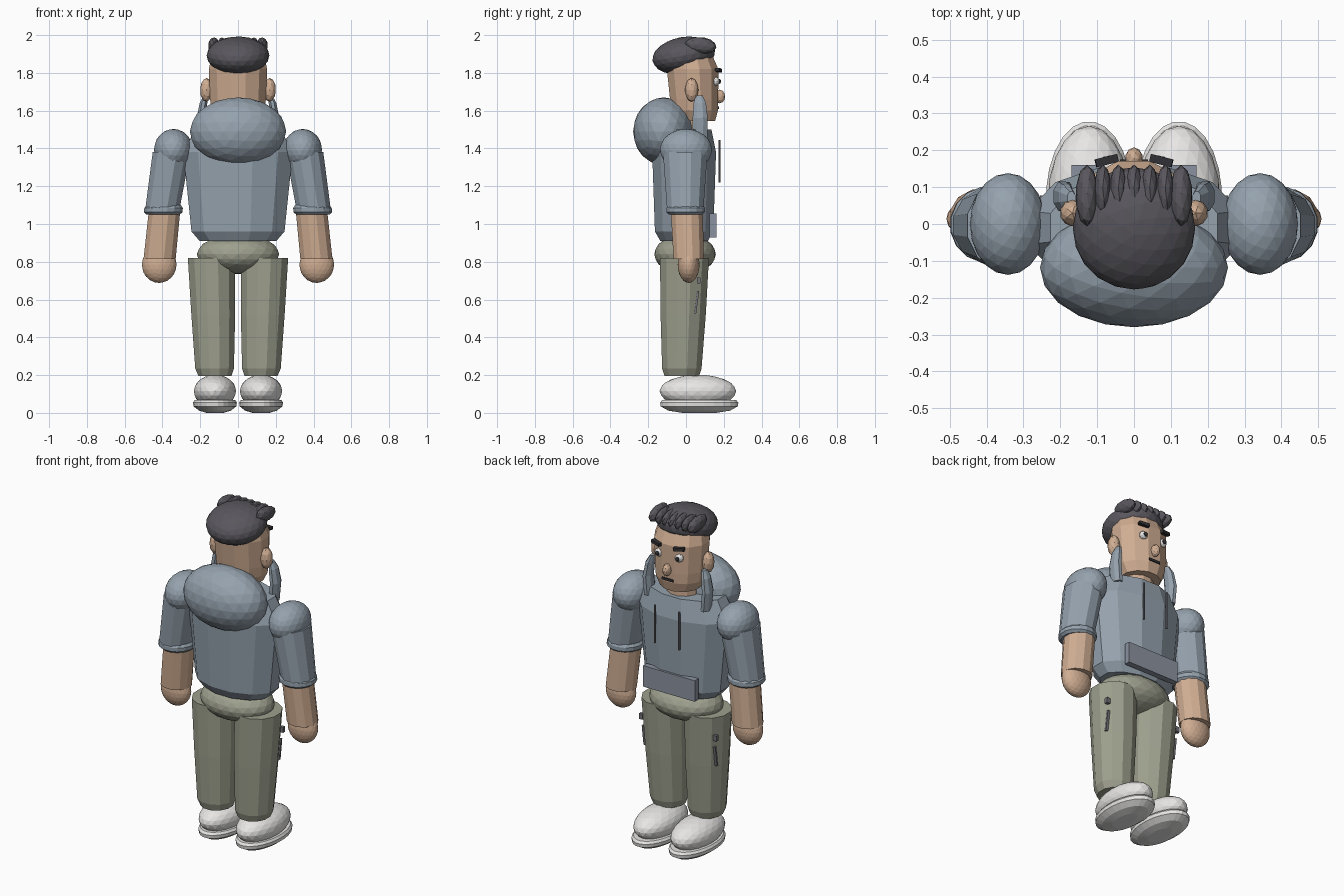
import bpy, bmesh, math
from mathutils import Matrix, Vector

cube = bpy.data.objects.get("Cube")
if cube:
    bpy.data.objects.remove(cube, do_unlink=True)


def material(name, r, g, b):
    m = bpy.data.materials.new(name)
    m.use_nodes = True
    m.diffuse_color = (r, g, b, 1)
    m.node_tree.nodes["Principled BSDF"].inputs["Base Color"].default_value = (r, g, b, 1)
    return m


FABRIC = material("blue grey fabric", .30, .36, .42)
POCKET = material("pocket grey", .26, .29, .35)
KHAKI = material("khaki", .34, .35, .27)
SKIN = material("skin", .63, .42, .29)
HAIR = material("dark hair", .10, .095, .11)
WHITE = material("off white", .84, .83, .82)
BLACK = material("near black", .03, .03, .035)
CORD = material("cord grey", .17, .17, .19)


def finish(bm, name, mat):
    bmesh.ops.recalc_face_normals(bm, faces=bm.faces)
    mesh = bpy.data.meshes.new(name)
    bm.to_mesh(mesh)
    bm.free()
    mesh.materials.append(mat)
    obj = bpy.data.objects.new(name, mesh)
    bpy.context.collection.objects.link(obj)
    return obj


def place(loc, size, rot):
    turn = Matrix.Identity(4)
    for angle, axis in zip(rot, "XYZ"):
        turn = Matrix.Rotation(math.radians(angle), 4, axis) @ turn
    return Matrix.Translation(loc) @ turn @ Matrix.Diagonal((*size, 1))


def ball(name, mat, loc, radii, rot=(0, 0, 0), detail=3):
    bm = bmesh.new()
    bmesh.ops.create_icosphere(bm, subdivisions=detail, radius=1, matrix=place(loc, radii, rot))
    return finish(bm, name, mat)


def box(name, mat, loc, size, rot=(0, 0, 0)):
    bm = bmesh.new()
    bmesh.ops.create_cube(bm, size=1, matrix=place(loc, size, rot))
    return finish(bm, name, mat)


def loft(name, mat, rings, sides=12, mirror=1):
    """Stack oval rings, each given as (z, centre x, centre y, radius x, radius y)."""
    bm = bmesh.new()
    loops = []
    for z, cx, cy, rx, ry in rings:
        angles = [math.tau * (i + .5) / sides for i in range(sides)]
        loops.append([bm.verts.new((mirror * cx + rx * math.cos(a), cy + ry * math.sin(a), z))
                      for a in angles])
    for low, high in zip(loops, loops[1:]):
        for i in range(sides):
            j = (i + 1) % sides
            bm.faces.new((low[i], low[j], high[j], high[i]))
    bm.faces.new(loops[0])
    bm.faces.new(loops[-1])
    return finish(bm, name, mat)


# Torso, hood, pocket and hips
loft("torso", FABRIC, [(.91, 0, -.01, .21, .13), (.96, 0, -.01, .255, .16),
                       (1.38, 0, -.01, .30, .175), (1.5, 0, -.01, .235, .15)])
ball("hood", FABRIC, (0, -.118, 1.49), (.255, .162, .18))
box("front_pocket", POCKET, (0, .143, .992), (.34, .035, .125))
ball("hips", KHAKI, (0, -.005, .84), (.218, .163, .105))

# Head
loft("neck", SKIN, [(1.44, 0, .02, .095, .095), (1.6, 0, .02, .09, .09)])
loft("head", SKIN, [(1.545, 0, .05, .115, .108), (1.6, 0, .045, .145, .128),
                    (1.66, 0, .043, .153, .132), (1.82, 0, .035, .16, .141),
                    (1.9, 0, .02, .14, .12)])
ball("nose", SKIN, (0, .178, 1.675), (.024, .03, .036), detail=2)
box("mouth", BLACK, (0, .168, 1.615), (.075, .014, .014))

# Hair with a row of rolled tufts over the forehead
ball("hair_cap", HAIR, (0, -.012, 1.892), (.166, .168, .098), (10, 0, 0))
for i in range(-3, 4):
    outer = abs(i) == 3
    ball("hair_tuft", HAIR, (i * .0425, .077 if outer else .092, 1.945),
         (.031 if outer else .024, .084 if outer else .07, .042), (-8, 0, 0), 2)

for side, label in ((1, "left"), (-1, "right")):
    # Face details
    ball(label + "_ear", SKIN, (side * .167, .03, 1.71), (.034, .036, .063), detail=2)
    ball(label + "_eye", WHITE, (side * .066, .158, 1.755), (.026, .02, .024), detail=2)
    ball(label + "_pupil", BLACK, (side * .066, .176, 1.755), (.012, .01, .013), detail=2)
    box(label + "_eyebrow", BLACK, (side * .074, .172, 1.815), (.062, .022, .018),
        (0, side * -6, side * -14))

    # Hood edges and drawstrings
    loft(label + "_hood_edge", FABRIC, [
        (1.45, .185, .075, .026, .042), (1.56, .195, .075, .026, .043),
        (1.64, .183, .073, .022, .036), (1.68, .17, .07, .012, .02)], 8, side)
    loft(label + "_drawstring", CORD, [(1.22, .08, .178, .006, .006),
                                       (1.445, .08, .178, .006, .006)], 8, side)

    # Arm
    ball(label + "_shoulder", FABRIC, (side * .342, 0, 1.393), (.103, .138, .11))
    loft(label + "_sleeve", FABRIC, [(1.08, .4, -.004, .094, .1),
                                     (1.38, .352, -.004, .103, .122)], 12, side)
    loft(label + "_cuff", FABRIC, [(1.05, .396, -.002, .09, .09), (1.063, .396, -.002, .104, .104),
                                   (1.085, .394, -.002, .104, .104),
                                   (1.1, .392, -.002, .092, .094)], 16, side)
    loft(label + "_forearm", SKIN, [(.815, .415, .014, .088, .083),
                                    (1.08, .388, .004, .086, .088)], 12, side)
    ball(label + "_hand", SKIN, (side * .417, .014, .785), (.092, .058, .097))

    # Trouser leg with a small tab and zip on the outside
    loft(label + "_trouser_leg", KHAKI, [
        (.195, .122, -.022, .09, .095), (.235, .124, -.022, .106, .108),
        (.52, .131, -.015, .12, .124), (.82, .14, -.008, .13, .134)], 12, side)
    box(label + "_pocket_tab", CORD, (side * .243, .068, .7), (.024, .02, .032))
    box(label + "_pocket_zip", CORD, (side * .232, .056, .585), (.02, .012, .12), (-8, 0, 0))

    # Shoe
    ball(label + "_shoe", WHITE, (side * .122, .063, .115), (.112, .203, .087))
    loft(label + "_sole", WHITE, [
        (0, .122, .07, .045, .09), (.012, .122, .07, .085, .165), (.035, .122, .07, .115, .206),
        (.055, .122, .07, .117, .209), (.068, .122, .07, .108, .197)], 24, side)
